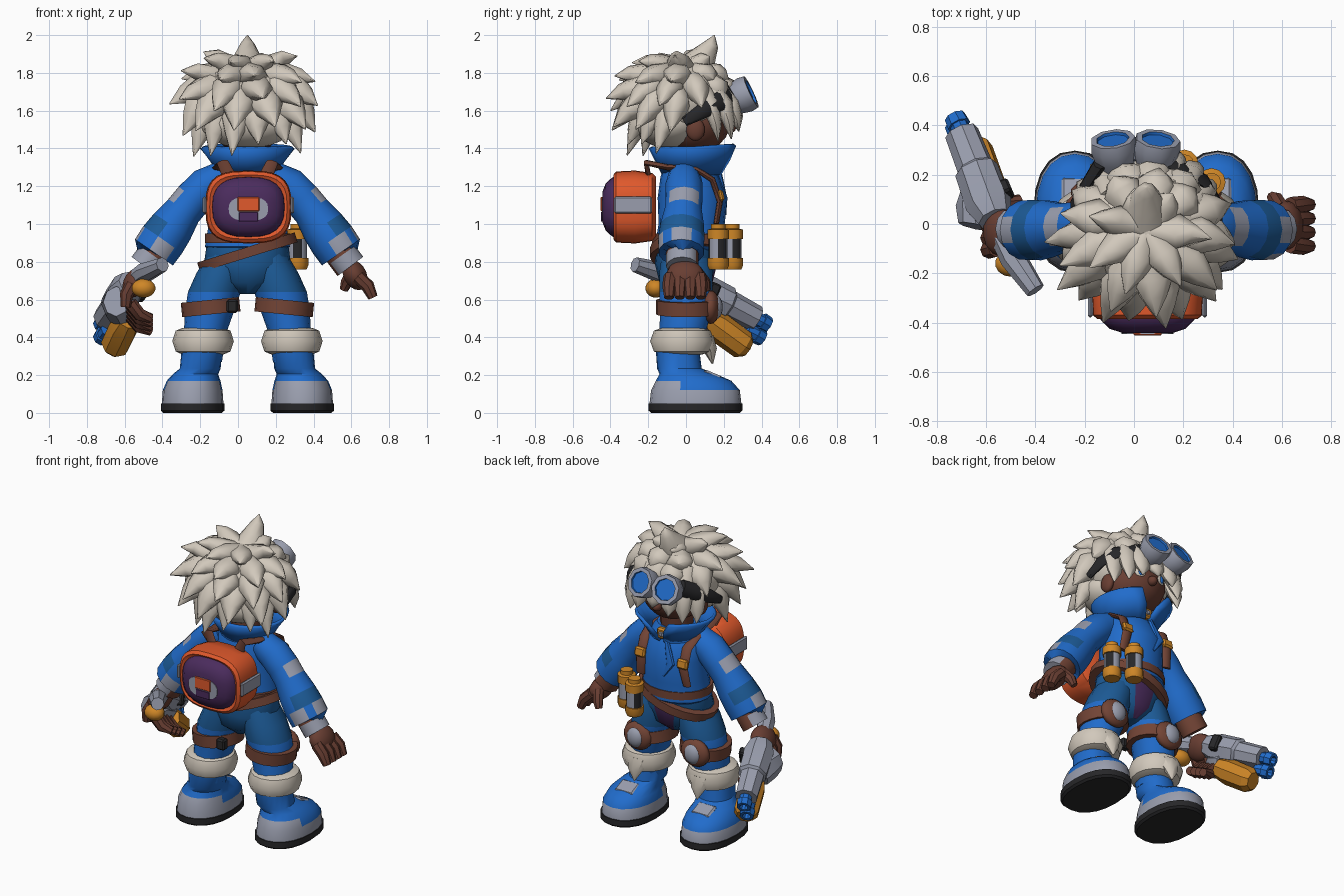
import bpy, bmesh, math, random
from mathutils import Vector

if "Cube" in bpy.data.objects:
    bpy.data.objects.remove(bpy.data.objects["Cube"])

random.seed(7)
CX = 0.05  # body centre line
COLOURS = {
    "blue": (0.015, 0.15, 0.60), "teal": (0.012, 0.105, 0.31), "cream": (0.64, 0.58, 0.50),
    "grey": (0.32, 0.34, 0.42), "brown": (0.17, 0.058, 0.036), "skin": (0.14, 0.048, 0.032),
    "orange": (0.62, 0.24, 0.02), "red_orange": (0.75, 0.10, 0.025),
    "purple": (0.07, 0.025, 0.11), "black": (0.02, 0.02, 0.022)}
MATS = {}
for key, rgb in COLOURS.items():
    MATS[key] = bpy.data.materials.new(key)
    MATS[key].diffuse_color = (*rgb, 1)


def finish(name, bm, mats, angle=40):
    bmesh.ops.recalc_face_normals(bm, faces=bm.faces)
    me = bpy.data.meshes.new(name)
    bm.to_mesh(me)
    bm.free()
    for m in mats:
        me.materials.append(MATS[m])
    ob = bpy.data.objects.new(name, me)
    bpy.context.collection.objects.link(ob)
    bpy.ops.object.select_all(action='DESELECT')
    ob.select_set(True)
    bpy.context.view_layer.objects.active = ob
    bpy.ops.object.shade_smooth_by_angle(angle=math.radians(angle))
    return ob


def add_loft(bm, rings, n=12, axis=None, power=2, rule=None):
    """Skin rings (x, y, z, r1, r2); rule(i, angle) gives a material index."""
    cs = [Vector(r[:3]) for r in rings]
    loops = []
    for i, r in enumerate(rings):
        t = Vector(axis) if axis else cs[min(i + 1, len(cs) - 1)] - cs[max(i - 1, 0)]
        t.normalize()
        ref = Vector((1, 0, 0)) if abs(t.x) < 0.95 else Vector((0, 1, 0))
        u = (ref - t * ref.dot(t)).normalized()
        v = t.cross(u)
        loop = []
        for j in range(n):
            a = 2 * math.pi * j / n
            p, q = (math.copysign(abs(k) ** (2 / power), k) for k in (math.cos(a), math.sin(a)))
            loop.append(bm.verts.new(cs[i] + u * p * r[3] + v * q * r[-1]))
        loops.append(loop)
    for i in range(len(loops) - 1):
        for j in range(n):
            k = (j + 1) % n
            f = bm.faces.new((loops[i][j], loops[i][k], loops[i + 1][k], loops[i + 1][j]))
            if rule:
                f.material_index = rule(i, 360 * (j + 0.5) / n)
    for lp, i in ((loops[0], 0), (loops[-1], len(loops) - 2)):
        f = bm.faces.new(lp)
        f.material_index = rule(i, 0) if rule else 0


def loft(name, rings, mats, n=12, axis=None, power=2, rule=None, angle=40):
    bm = bmesh.new()
    add_loft(bm, rings, n, axis, power, rule)
    return finish(name, bm, mats.split(), angle)


def ball(name, c, r, mat, rot=(0, 0, 0)):
    bm = bmesh.new()
    bmesh.ops.create_uvsphere(bm, u_segments=14, v_segments=9, radius=1)
    ob = finish(name, bm, [mat])
    ob.location, ob.scale, ob.rotation_euler = c, r, rot
    return ob


def band(name, c, rx, ry, h, mat, rot=(0, 0, 0), t=0.025):
    """Closed strap around an oval, tilted by rot."""
    ob = loft(name, [(0, 0, -h, rx - t, ry - t), (0, 0, -h, rx, ry), (0, 0, h, rx, ry),
                     (0, 0, h, rx - t, ry - t)], mat, 20, (0, 0, 1))
    ob.location, ob.rotation_euler = c, rot
    return ob


def box(name, c, size, mat, rot=(0, 0, 0), bevel=0.01):
    bm = bmesh.new()
    bmesh.ops.create_cube(bm, size=1)
    bmesh.ops.scale(bm, vec=size, verts=bm.verts)
    bmesh.ops.bevel(bm, geom=bm.edges[:], offset=min(bevel, min(size) * .4), segments=1, affect='EDGES')
    ob = finish(name, bm, [mat], 30)
    ob.location, ob.rotation_euler = c, rot
    return ob


# Head and face (the face looks toward +y)
loft("neck", [(CX, 0.02, 1.25, .1), (CX, 0.03, 1.45, .1)], "skin")
ball("face", (CX, 0.05, 1.54), (.2, .185, .165), "skin")
ball("nose", (CX, 0.23, 1.51), (.03, .035, .03), "skin")
for s in (-1, 1):
    ball("ear", (CX + s * .2, 0.05, 1.50), (.03, .05, .06), "skin")
    ball("eye_white", (CX + s * .08, 0.213, 1.55), (.035, .012, .03), "cream", (0, 0, -s * .4))
    ball("iris", (CX + s * .08, 0.22, 1.55), (.018, .012, .024), "blue", (0, 0, -s * .4))

# Hair: a core and nape covered by long swept locks
HC = Vector((CX, -0.03, 1.66))
bm = bmesh.new()
for c, r in ((HC, (.275, .25, .215)), (Vector((CX, -.09, 1.53)), (.25, .18, .13))):
    made = bmesh.ops.create_uvsphere(bm, u_segments=18, v_segments=12, radius=1)["verts"]
    for v in made:
        v.co = c + Vector((v.co.x * r[0], v.co.y * r[1], v.co.z * r[2]))


def on_head(a, el, k):
    e = math.radians(el)
    return HC + Vector((math.cos(a) * math.cos(e) * .27, math.sin(a) * math.cos(e) * .25, math.sin(e) * .215)) * k


for el, count, reach, dz, width in ((-32, 12, .29, -.27, .08), (-10, 11, .38, -.16, .095),
                                    (12, 11, .41, -.03, .09), (34, 9, .38, .125, .085), (58, 7, .27, .225, .075)):
    for k in range(count):
        a = 2 * math.pi * (k + .5 * (el % 4 == 0)) / count + random.uniform(-.12, .12)
        front = math.sin(a)
        if el < -20 and front > 0.1 or el == -10 and front > .15:
            continue
        rr = reach * random.uniform(.93, 1.06) * (1 - .33 * max(0, front))
        tip = HC + Vector((math.cos(a) * rr, front * rr * (1 if front > 0 else .95) - .025 * abs(math.cos(a)),
                           dz + random.uniform(-.035, .035)))
        base, mid = on_head(a, el + 28, .8), on_head(a, el + 2, .97)
        far = mid * .5 + tip * .5 + Vector((0, 0, .012))
        add_loft(bm, [(*base, width * .6, width * .6), (*mid, width, width * .8),
                      (*far, width * .6, width * .5), (*tip, .003, .003)], 7)
# Fringe beside and below the goggles
for ang, z, y in ((28, 1.44, .16), (47, 1.45, .23), (66, 1.49, .27), (90, 1.52, .275), (114, 1.49, .27),
                  (133, 1.45, .23), (152, 1.44, .16)):
    a = math.radians(ang)
    add_loft(bm, [(*on_head(a, 30, .85), .06, .06), (CX + math.cos(a) * .25, y - .03, 1.63, .065, .05),
                  (CX + math.cos(a) * .27, y, (z + 1.6) / 2, .05, .03),
                  (CX + math.cos(a) * .28, y + .01, z, .003, .003)], 7)
add_loft(bm, [(CX, .03, 1.80, .11, .11), (CX, .09, 1.88, .075, .075), (CX, .135, 1.95, .04, .04),
              (CX, .15, 2.0, .003, .003)], 7)
finish("hair", bm, ["cream"], 60)

# Goggles pushed up on the forehead
for s in (-1, 1):
    gs = Vector((s * .12, .9, .42)).normalized()
    g = Vector((.005 + s * .092, .345, 1.70))
    def ring(k, r): return (*(g + gs * k), r, r)
    loft("goggle_cup", [ring(-.13, .07), ring(-.09, .085), ring(-.04, .097), ring(0, .092), ring(0, .068),
                        ring(-.012, .066)], "grey blue", 9, tuple(gs), rule=lambda i, a: 1 if i == 4 else 0)
    loft("goggle_strap", [(.005 + s * .14, .25, 1.69, .03, .05), (CX + s * .23, .18, 1.65, .025, .05),
                          (CX + s * .283, .09, 1.60, .025, .042), (CX + s * .295, -.01, 1.54, .015, .025)],
         "black", 8, (0, 1, .6))
box("goggle_bridge", (.005, .29, 1.68), (.07, .06, .05), "grey", (.44, 0, 0))

# Jacket, flared collar and hips
loft("jacket", [(CX, .02, .86, .20, .16), (CX, .02, .88, .225, .185), (CX, .03, 1.0, .205, .175),
                (CX, .035, 1.14, .20, .185), (CX, .02, 1.25, .19, .155), (CX, .01, 1.33, .13, .12)],
     "blue", 20, (0, 0, 1))
bm = bmesh.new()
rows = []
for z, rx, ry, gap in ((1.27, .14, .14, 4), (1.34, .18, .175, 12), (1.41, .235, .21, 24)):
    row = []
    for k in range(21):
        a = math.radians(90 + gap + (360 - 2 * gap) * k / 20)
        peak = max(0, math.sin(a)) * (z - 1.27)
        row.append(bm.verts.new((CX + rx * math.cos(a), .03 + (ry + peak * .25) * math.sin(a), z + peak * .12)))
    rows.append(row)
for r0, r1 in zip(rows, rows[1:]):
    for k in range(20):
        bm.faces.new((r0[k], r0[k + 1], r1[k + 1], r1[k]))
collar = finish("collar", bm, ["blue"])
sol = collar.modifiers.new("thickness", 'SOLIDIFY')
sol.thickness = .02
box("collar_clasp", (CX, .17, 1.31), (.07, .04, .07), "orange")
box("clasp_stud", (CX, .191, 1.31), (.03, .012, .03), "grey")
loft("jacket_fold", [(.02, .17, 1.27, .012, .02), (-.03, .205, 1.14, .03, .012), (.02, .205, 1.05, .008, .01)],
     "blue", 8)
loft("hips", [(CX, 0, .63, .04, .07), (CX, 0, .69, .17, .14), (CX, 0, .79, .23, .165), (CX, .01, .9, .215, .165)],
     "teal purple", 20, (0, 0, 1), rule=lambda i, a: 1 if 70 < a < 110 else 0)
band("slanted_belt", (CX, .01, .85), .27, .20, .027, "brown", (0, -.3, 0))
band("waist_belt", (CX, .015, .925), .225, .195, .025, "brown")

# Canisters on the belt
for x, y in ((.315, .17), (.205, .245)):
    loft("canister", [(x, y, .76, .048), (x, y, .78, .057), (x, y, .82, .057), (x, y, .82, .05),
                      (x, y, .92, .05), (x, y, .92, .057), (x, y, .97, .057), (x, y, .975, .038), (x, y, 1.0, .038)],
         "orange grey black", 12, (0, 0, 1), rule=lambda i, a: (2 if a % 120 < 60 else 1) if i == 3 else 0)


def hand(name, s, palm, spread, reach):
    """Gloved hand hanging below a wrist; s is the side."""
    x, y, z = palm
    ball(name + "_palm", palm, (.062, .10, .085), "skin", (0, -s * .5, 0))
    for k in range(4):
        fy = y + (k - 1.5) * spread
        fx, fz = x + s * reach[0], z + reach[1]
        loft(name + "_finger", [(x + s * .015, fy, z - .01, .037), ((x + fx) / 2 + s * .02, fy * 1.08, (z + fz) / 2, .036),
                                (fx, fy * 1.08, fz, .026)], "skin", 8)


for s in (-1, 1):
    def X(d): return CX + s * d
    # Legs
    loft("leg", [(X(.24), -.04, .27, .105, .11), (X(.225), -.02, .42, .112, .125), (X(.2), 0, .54, .13, .14),
                 (X(.175), 0, .64, .14, .145), (X(.14), 0, .74, .13, .145), (X(.1), 0, .84, .11, .13)],
         "blue teal", 14, (0, 0, 1), rule=lambda i, a: 1 if i > 2 else 0)
    band("knee_strap", (X(.195), 0, .56), .155, .158, .038, "brown", (0, s * .1, 0))
    ball("knee_pad", (X(.21), .13, .56), (.10, .05, .09), "brown")
    ball("knee_plate", (X(.21), .155, .56), (.06, .04, .065), "grey")
    loft("fur_cuff", [(X(.235), -.02, .31, .11, .11), (X(.235), -.02, .325, .145, .15), (X(.235), -.02, .38, .163, .17),
                      (X(.235), -.02, .435, .145, .15), (X(.235), -.02, .45, .11, .11)], "cream", 16, (0, 0, 1))
    loft("fur_tuft", [(X(.23), .10, .39, .08, .05), (X(.23), .13, .33, .05, .035), (X(.23), .14, .26, .004)], "cream", 8)
    # Boots
    fx = X(.29)
    loft("boot_sole", [(fx, .05, 0, .155, .235), (fx, .05, .012, .168, .248), (fx, .05, .05, .168, .248)],
         "black", 20, (0, 0, 1), 2.3)
    loft("boot", [(fx, .05, .05, .163, .243), (fx, .05, .12, .158, .235), (X(.285), .04, .17, .142, .20),
                  (X(.275), .01, .205, .12, .15), (X(.25), -.035, .235, .108, .118), (X(.24), -.045, .34, .108, .115)],
         "grey blue", 20, (0, 0, 1), 2.2, rule=lambda i, a: 0 if i == 0 or (i == 1 and 200 < a < 340) else 1)
    box("boot_tongue", (X(.28), .14, .198), (.13, .10, .03), "grey", (-.4, 0, 0))
    # Arms with patched sleeves
    loft("sleeve", [(X(.13), -.01, 1.25, .085), (X(.22), -.01, 1.20, .10), (X(.29), -.01, 1.13, .10),
                    (X(.34), -.015, 1.07, .10), (X(.40), -.02, .985, .118), (X(.45), -.025, .915, .125),
                    (X(.495), -.025, .85, .122), (X(.495), -.025, .85, .085)],
         "blue grey teal", 14, rule=lambda i, a: (
             1 if (i == 2 and s * math.cos(math.radians(a)) > .75) or
                  (i == 5 and (s * math.cos(math.radians(a)) > .8 or 40 < a < 110)) else
             2 if i == 4 and s * math.cos(math.radians(a)) > .3 else 0))
    loft("wrist_guard", [(X(.47), -.02, .88, .085), (X(.50), -.02, .835, .085), (X(.545), -.02, .775, .085)],
         "brown grey", 12, rule=lambda i, a: 1 if i == 1 and (s * math.cos(math.radians(a)) > .4 or 60 < a < 150) else 0)
    # Backpack straps with buckles
    loft("shoulder_strap", [(X(.10), -.20, 1.26, .035, .014), (X(.13), -.21, 1.325, .035, .014),
                            (X(.15), -.1, 1.30, .035, .016), (X(.16), .05, 1.29, .035, .016),
                            (X(.155), .14, 1.235, .035, .016), (X(.155), .18, 1.12, .035, .016),
                            (X(.17), .16, 1.0, .03, .014)], "brown", 8)
    box("strap_buckle", (X(.155), .185, 1.15), (.075, .03, .06), "orange", (.2, 0, 0))
    box("pack_side_strap", (.055 + s * .232, -.28, 1.10), (.02, .2, .09), "grey")
box("knee_pouch", (-.03, -.125, .565), (.06, .05, .07), "black")

# Right hand relaxed, left hand gripping the gun
hand("open_hand", 1, (.62, -.005, .73), .052, (.095, -.12))
loft("open_thumb", [(.60, .06, .74, .034), (.575, .10, .69, .032), (.56, .11, .65, .022)], "skin", 8)
hand("grip_hand", -1, (-.545, -.03, .69), .045, (.05, -.13))
for k in range(4):
    y, z = -.06 + k * .042, .56 - k * .022
    loft("grip_fingertip", [(-.57, y, z + .02, .036), (-.52, y + .01, z - .04, .036), (-.46, y + .03, z - .06, .026)],
         "skin", 8)

# Blaster
loft("gun_barrel", [(-.565, .02, .69, .07), (-.59, .08, .65, .095), (-.64, .22, .58, .09), (-.645, .23, .575, .075),
                    (-.70, .37, .50, .07)], "grey", 8, angle=30)
loft("gun_receiver", [(-.645, -.01, .59, .07, .08), (-.63, .06, .58, .095, .10), (-.62, .14, .54, .08, .09)],
     "grey", 8, angle=30)
loft("gun_foregrip", [(-.58, .11, .50, .065), (-.605, .17, .455, .08), (-.65, .30, .36, .078), (-.66, .325, .345, .055)],
     "orange", 8, angle=30)
for dy, dz in ((0, .01), (-.03, -.06)):
    loft("muzzle", [(-.69, .35 + dy, .50 + dz, .038), (-.71, .40 + dy, .475 + dz, .038),
                    (-.71, .40 + dy, .475 + dz, .048), (-.727, .435 + dy, .455 + dz, .044),
                    (-.727, .435 + dy, .455 + dz, .025), (-.71, .40 + dy, .475 + dz, .02)],
         "blue", 8, (-.35, .75, -.45), angle=30)
loft("gun_tail", [(-.54, -.04, .71, .05), (-.49, -.14, .745, .055), (-.40, -.27, .785, .04)], "grey", 8, angle=30)
box("gun_grip_wrap", (-.545, .13, .64), (.10, .06, .10), "black", (-.4, 0, .4))
ball("gun_cell", (-.50, -.16, .66), (.065, .055, .05), "orange")

# Backpack
bx, bz = .055, 1.09
loft("pack_shell", [(bx, -.16, bz, .19, .16), (bx, -.18, bz, .215, .18), (bx, -.27, bz, .228, .193),
                    (bx, -.37, bz, .222, .188), (bx, -.385, bz, .205, .17), (bx, -.37, bz, .18, .15)],
     "red_orange", 28, (0, -1, 0), 3)
loft("pack_pocket", [(bx, -.35, bz, .195, .162), (bx, -.39, bz, .19, .157), (bx, -.425, bz, .155, .125),
                     (bx, -.443, bz, .10, .08)], "purple", 24, (0, -1, 0), 2.6)
loft("pack_badge", [(bx, -.43, bz - .01, .105, .064), (bx, -.446, bz - .01, .105, .064)], "grey", 20, (0, -1, 0), 2.6)
box("badge_bar", (bx, -.446, bz + .015), (.115, .012, .075), "red_orange", bevel=.004)
box("badge_notch", (bx, -.446, bz - .052), (.10, .01, .05), "purple", bevel=.003)

for m in bpy.data.materials:
    if m.users and not m.is_grease_pencil:
        m.use_nodes = True
        m.node_tree.nodes["Principled BSDF"].inputs["Base Color"].default_value = m.diffuse_color
